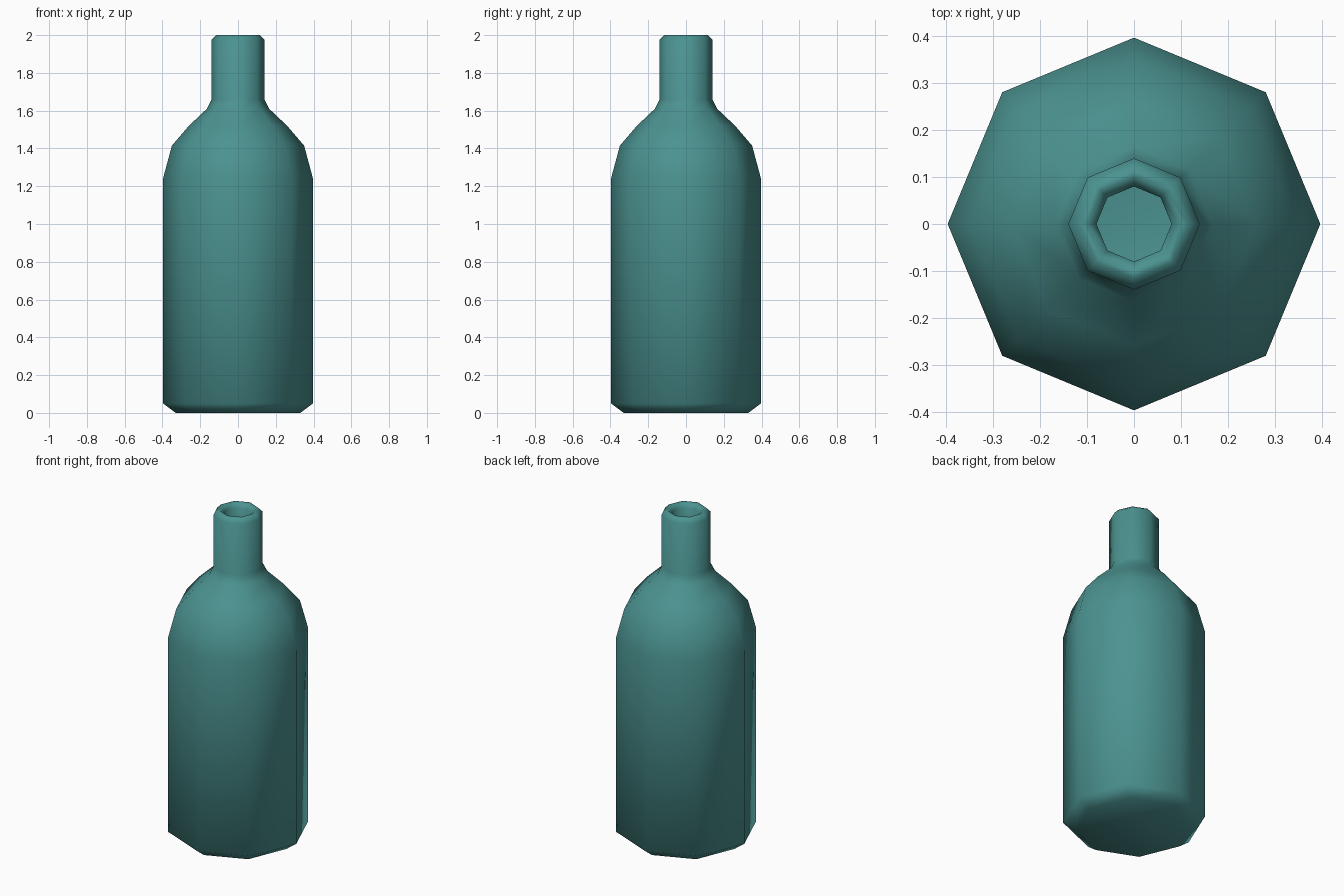
import bpy
import bmesh
from math import cos, sin, pi

if "Cube" in bpy.data.objects:
    bpy.data.objects.remove(bpy.data.objects["Cube"])

SIDES = 8

# Half section (radius, height): outer wall upward, over the lip, then down the inner wall
profile = [
    (0.33, 0.0), (0.397, 0.05), (0.397, 1.24), (0.35, 1.415), (0.26, 1.52),
    (0.165, 1.61), (0.14, 1.66), (0.14, 1.975), (0.115, 2.0),
    (0.10, 2.0), (0.08, 1.975), (0.08, 1.66), (0.12, 1.57), (0.21, 1.48),
    (0.29, 1.39), (0.335, 1.23), (0.335, 0.09), (0.28, 0.06),
]

# Bottle: rings bridged into a hollow eight-sided shell
bm = bmesh.new()
rings = [[bm.verts.new((r * cos(2 * pi * i / SIDES), r * sin(2 * pi * i / SIDES), z))
          for i in range(SIDES)] for r, z in profile]
for a, b in zip(rings, rings[1:]):
    for i in range(SIDES):
        j = (i + 1) % SIDES
        bm.faces.new((a[i], a[j], b[j], b[i]))

# Underside and inner floor
bm.faces.new(rings[0][::-1])
bm.faces.new(rings[-1])
for f in bm.faces:
    f.smooth = True
bmesh.ops.recalc_face_normals(bm, faces=bm.faces[:])

mesh = bpy.data.meshes.new("bottle")
bm.to_mesh(mesh)
bm.free()
bottle = bpy.data.objects.new("bottle", mesh)
bpy.context.collection.objects.link(bottle)

# Teal glass colour
mat = bpy.data.materials.new("teal")
mat.diffuse_color = (0.07, 0.29, 0.28, 1.0)
mat.use_nodes = True
mat.node_tree.nodes["Principled BSDF"].inputs["Base Color"].default_value = mat.diffuse_color
mesh.materials.append(mat)
